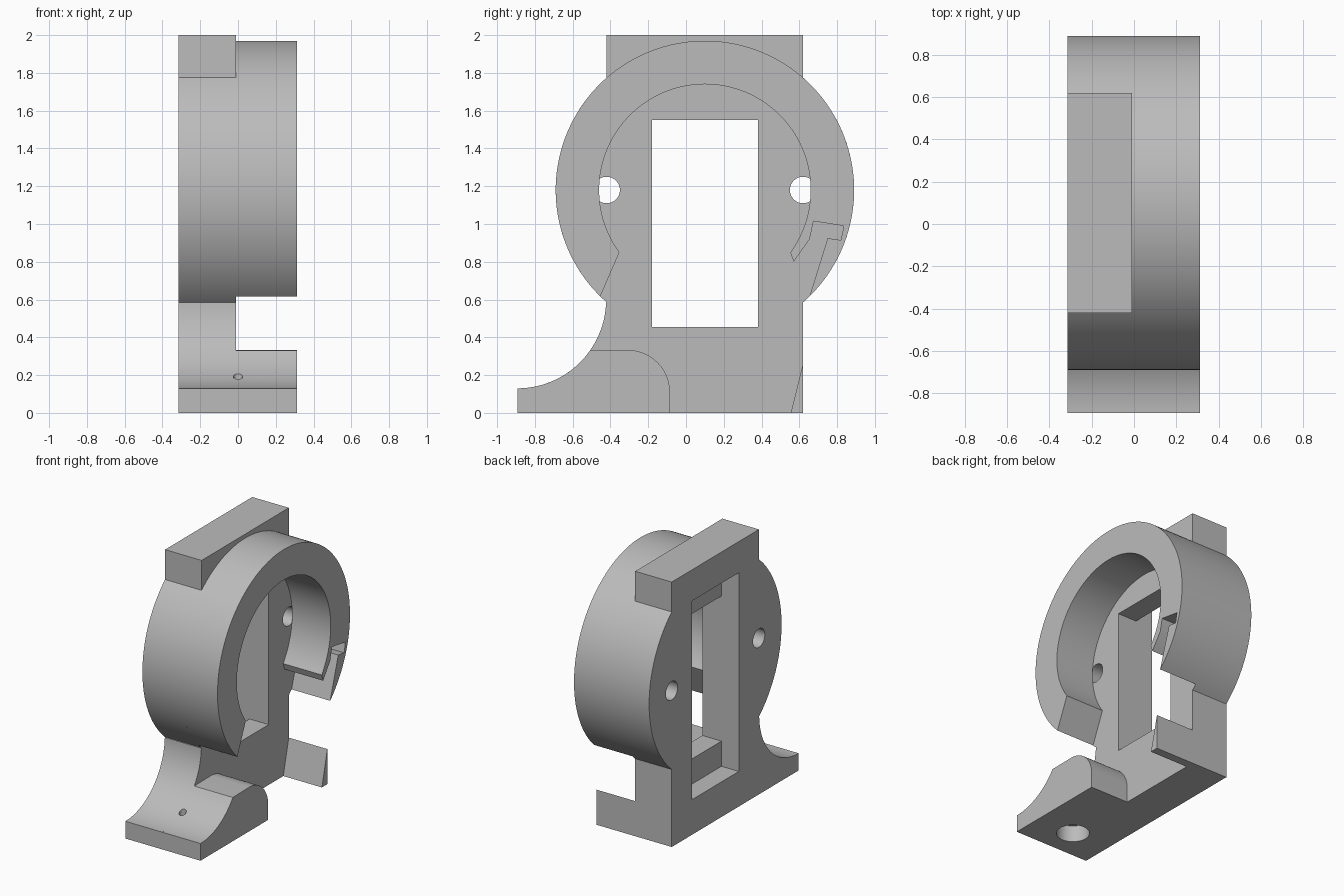
import bpy
import bmesh
from math import cos, sin, radians

if "Cube" in bpy.data.objects:
    bpy.data.objects.remove(bpy.data.objects["Cube"], do_unlink=True)

# One flat grey for the whole bracket
grey = bpy.data.materials.new("plain_grey")
grey.use_nodes = True
colour = (0.5, 0.5, 0.5, 1)
grey.diffuse_color = colour
grey.node_tree.nodes["Principled BSDF"].inputs["Base Color"].default_value = colour

BACK, MID, FACE = -0.315, -0.01, 0.312   # plate back, plate front, ring front
CY, CZ, R_OUT, R_IN = 0.1, 1.18, 0.79, 0.56


def arc(cy, cz, r, start, end, steps):
    """Points on an arc in the side plane, angles in degrees."""
    angles = [radians(start + (end - start) * i / steps) for i in range(steps + 1)]
    return [(cy + r * cos(a), cz + r * sin(a)) for a in angles]


def prism(name, outline, x0, x1):
    """Extrude a side-plane outline from x0 to x1."""
    bm = bmesh.new()
    cap = bm.faces.new([bm.verts.new((x0, y, z)) for y, z in outline])
    moved = bmesh.ops.extrude_face_region(bm, geom=[cap], use_keep_orig=True)
    verts = [v for v in moved["geom"] if isinstance(v, bmesh.types.BMVert)]
    bmesh.ops.translate(bm, verts=verts, vec=(x1 - x0, 0, 0))
    bmesh.ops.recalc_face_normals(bm, faces=bm.faces[:])
    mesh = bpy.data.meshes.new(name)
    bm.to_mesh(mesh)
    bm.free()
    mesh.materials.append(grey)
    obj = bpy.data.objects.new(name, mesh)
    bpy.context.collection.objects.link(obj)
    return obj


def box_outline(y0, y1, z0, z1):
    return [(y0, z0), (y1, z0), (y1, z1), (y0, z1)]


def upright_pin(name, r, z0, z1):
    bpy.ops.mesh.primitive_cylinder_add(vertices=48, radius=r, depth=z1 - z0,
                                        location=(0, -0.66, (z0 + z1) / 2))
    obj = bpy.context.object
    obj.name = name
    obj.data.materials.append(grey)
    return obj


def activate(obj):
    bpy.ops.object.select_all(action="DESELECT")
    obj.select_set(True)
    bpy.context.view_layer.objects.active = obj


def cut(obj, cutters):
    for cutter in cutters:
        cutter.hide_render = True
        mod = obj.modifiers.new("cut", "BOOLEAN")
        mod.operation = "DIFFERENCE"
        mod.solver = "EXACT"
        mod.object = cutter
        activate(obj)
        bpy.ops.object.modifier_apply(modifier=mod.name)


# Back plate: round body, square head and leg, and a curved toe
plate = prism("back_plate",
              [(-0.893, 0), (0.62, 0)]
              + arc(CY, CZ, R_OUT, -48.8, 48.8, 48)
              + [(0.62, 2), (-0.42, 2)]
              + arc(CY, CZ, R_OUT, 131.2, 228.8, 48)
              + arc(-0.893, 0.6, 0.47, -2, -90, 32),
              BACK, MID)

# Clamp ring with an open bottom and a hooked slot at one end
ring = prism("clamp_ring",
             arc(CY, CZ, R_OUT, -45.5, 225.5, 120)
             + arc(CY, CZ, R_IN, 216.1, -36.1, 100)
             + [(0.57, 0.8), (0.655, 0.92), (0.675, 1.015),
                (0.835, 0.99), (0.82, 0.915), (0.75, 0.925)],
             MID, FACE)

# Front half of the foot, rounded towards the middle
foot = prism("foot_block",
             [(-0.893, 0), (-0.085, 0)]
             + arc(-0.31, 0.108, 0.225, 0, 90, 24)
             + arc(-0.893, 0.6, 0.47, -35, -90, 24),
             MID, FACE)

# Thin wedge under the rear edge
wedge = prism("rear_wedge", [(0.555, 0), (0.62, 0), (0.62, 0.265)], MID, FACE)

# Stepped window and the two fixing holes through the plate
window = prism("window_cutter", box_outline(-0.18, 0.38, 0.455, 1.55), -0.5, 0.2)
pocket = prism("pocket_cutter", box_outline(-0.18, 0.38, 0.265, 1.765), -0.5, -0.17)
holes = [prism("hole_cutter", arc(y, CZ, 0.07, 0, 352.5, 47), -0.5, MID + 0.001)
         for y in (-0.42, 0.62)]

# Screw hole in the foot, wide underneath and narrow above
screw = [upright_pin("screw_head_cutter", 0.115, -0.1, 0.125),
         upright_pin("screw_shank_cutter", 0.025, -0.1, 0.5)]

cut(plate, [window, pocket] + holes + screw)
cut(foot, screw)

for helper in [window, pocket] + holes + screw:
    bpy.data.objects.remove(helper, do_unlink=True)

for part in (plate, ring, foot, wedge):
    activate(part)
    bpy.ops.object.shade_smooth_by_angle(angle=radians(30))
